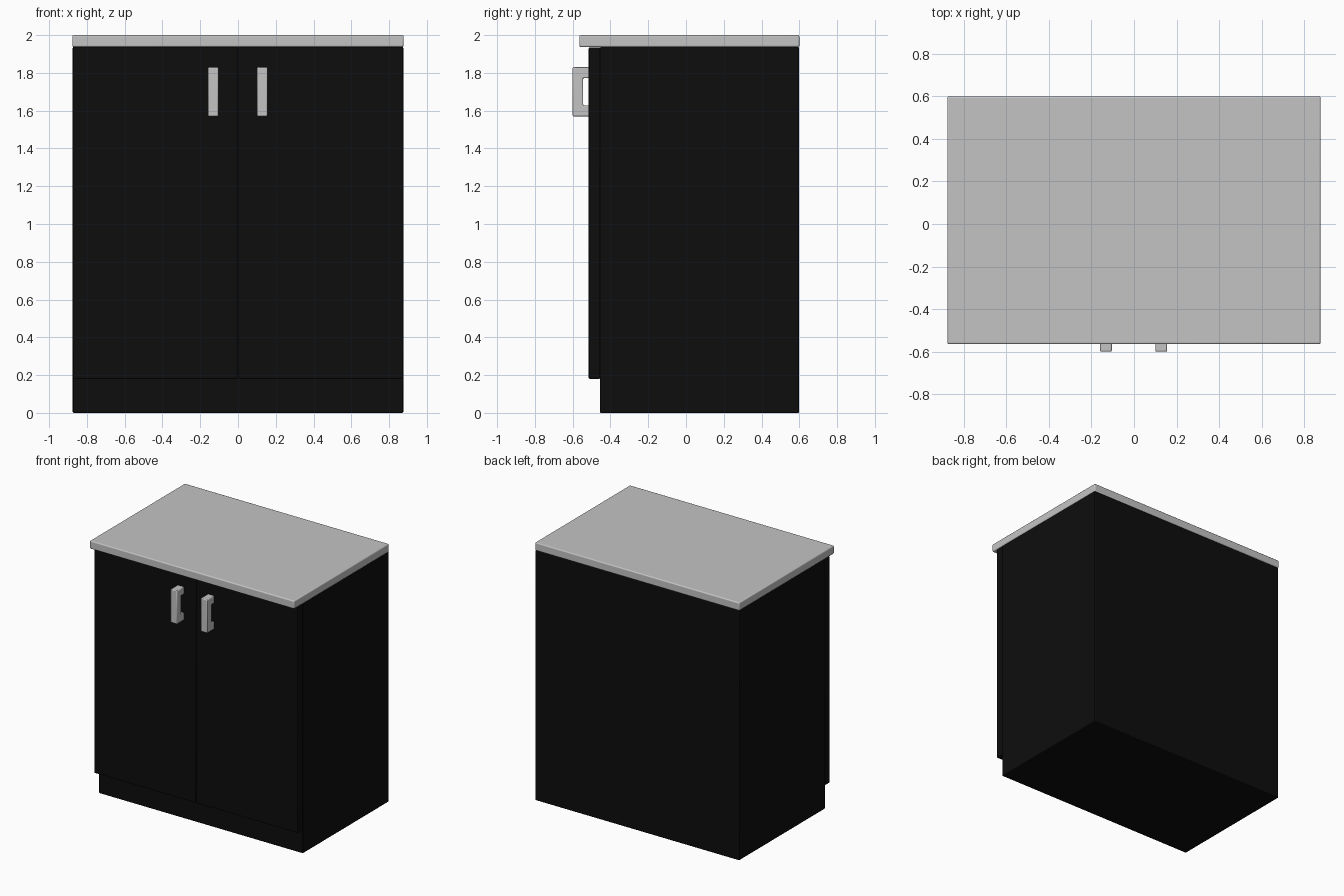
import bpy, bmesh

if "Cube" in bpy.data.objects:
    bpy.data.objects.remove(bpy.data.objects["Cube"])


def material(name, value):
    m = bpy.data.materials.new(name)
    m.diffuse_color = (value, value, value, 1)
    m.use_nodes = True
    m.node_tree.nodes["Principled BSDF"].inputs["Base Color"].default_value = m.diffuse_color
    return m


black = material("black_panel", 0.004)
grey = material("light_grey", 0.55)


def finish(name, bm, mat, bevel, segments):
    bmesh.ops.recalc_face_normals(bm, faces=bm.faces)
    me = bpy.data.meshes.new(name)
    bm.to_mesh(me)
    bm.free()
    me.materials.append(mat)
    ob = bpy.data.objects.new(name, me)
    bpy.context.collection.objects.link(ob)
    mod = ob.modifiers.new("rounded_edges", 'BEVEL')
    mod.width = bevel
    mod.segments = segments
    mod.limit_method = 'ANGLE'
    bpy.ops.object.select_all(action='DESELECT')
    ob.select_set(True)
    bpy.context.view_layer.objects.active = ob
    bpy.ops.object.shade_smooth_by_angle(angle=0.6)
    return ob


def box(name, lo, hi, mat, bevel=0.005, segments=2):
    bm = bmesh.new()
    bmesh.ops.create_cube(bm, size=1)
    for v in bm.verts:
        v.co = [(a + b) / 2 + c * (b - a) for a, b, c in zip(lo, hi, v.co)]
    return finish(name, bm, mat, bevel, segments)


# Carcass with recessed toe kick
box("cabinet_body", (-0.875, -0.455, 0), (0.875, 0.598, 1.937), black)

# Countertop slab with front overhang
box("countertop", (-0.877, -0.565, 1.937), (0.877, 0.6, 2.0), grey, 0.008, 3)

# C-shaped handle profile in (y, z)
profile = [(-0.51, 1.57), (-0.6, 1.57), (-0.6, 1.83), (-0.51, 1.83),
           (-0.51, 1.772), (-0.545, 1.772), (-0.545, 1.628), (-0.51, 1.628)]

# Pair of doors, each with its handle
for side, s in (("left", -1), ("right", 1)):
    x0, x1 = sorted((s * 0.002, s * 0.875))
    box(side + "_door", (x0, -0.515, 0.18), (x1, -0.455, 1.935), black)

    bm = bmesh.new()
    cx = s * 0.13 - 0.002
    face = bm.faces.new([bm.verts.new((cx - 0.028, y, z)) for y, z in profile])
    ext = bmesh.ops.extrude_face_region(bm, geom=[face])
    for v in ext["geom"]:
        if isinstance(v, bmesh.types.BMVert):
            v.co.x += 0.056
    finish(side + "_handle", bm, grey, 0.006, 2)
